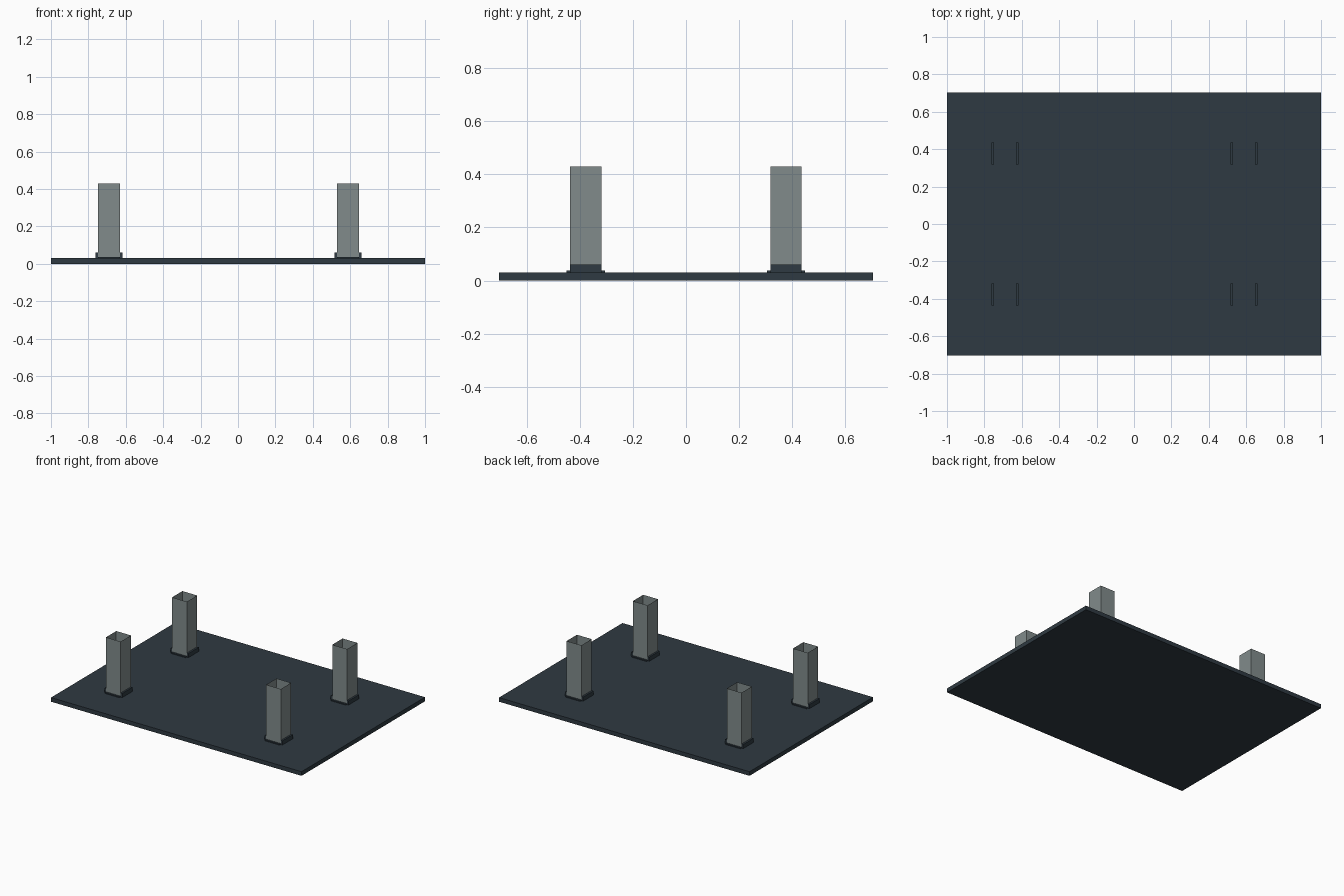
import bpy, bmesh

if "Cube" in bpy.data.objects:
    bpy.data.objects.remove(bpy.data.objects["Cube"])

def material(name, rgb):
    m = bpy.data.materials.new(name)
    m.diffuse_color = (*rgb, 1)
    m.use_nodes = True
    m.node_tree.nodes["Principled BSDF"].inputs["Base Color"].default_value = m.diffuse_color
    return m

dark = material("dark_slate", (0.028, 0.042, 0.054))
grey = material("post_grey", (0.22, 0.26, 0.26))

def box(name, x0, x1, y0, y1, z0, z1, mat, open_ends=False):
    bm = bmesh.new()
    bmesh.ops.create_cube(bm, size=1)
    for v in bm.verts:
        v.co.x = x1 if v.co.x > 0 else x0
        v.co.y = y1 if v.co.y > 0 else y0
        v.co.z = z1 if v.co.z > 0 else z0
    if open_ends:
        bm.normal_update()
        caps = [f for f in bm.faces if abs(f.normal.z) > 0.9]
        bmesh.ops.delete(bm, geom=caps, context='FACES_ONLY')
    me = bpy.data.meshes.new(name)
    bm.to_mesh(me)
    bm.free()
    ob = bpy.data.objects.new(name, me)
    bpy.context.collection.objects.link(ob)
    me.materials.append(mat)
    return ob

# Floor plate
box("base_plate", -1, 1, -0.704, 0.704, 0, 0.03, dark)

H = 0.059      # half width of a post
T = 0.013      # footing strip thickness
for cx, side in ((-0.69, "left"), (0.589, "right")):
    for cy, end in ((-0.378, "front"), (0.377, "back")):
        tag = f"{side}_{end}"
        # Hollow thin-walled square post
        box("post_" + tag, cx-H, cx+H, cy-H, cy+H, 0.03, 0.43, grey, True)
        for s in (-1, 1):
            # Upright footing strips on the x sides
            a, b = sorted((cx + s*H, cx + s*(H+T)))
            box("side_strip_" + tag, a, b, cy-H, cy+H, 0.03, 0.06, dark)
            # Low footing strips on the y sides
            a, b = sorted((cy + s*H, cy + s*(H+T)))
            box("low_strip_" + tag, cx-H, cx+H, a, b, 0.03, 0.037, dark)
